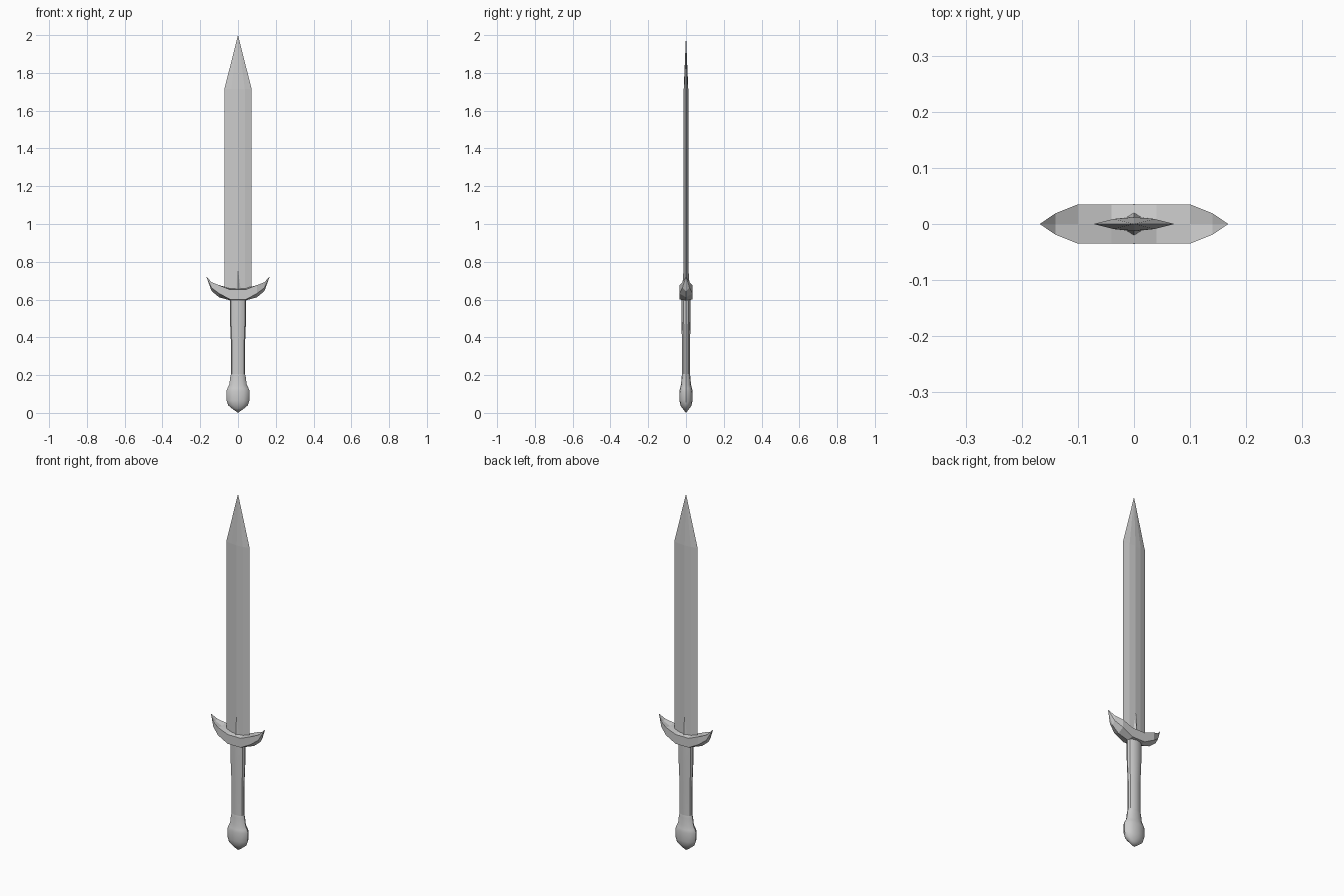
import bpy
from math import cos, sin, tau, radians

if "Cube" in bpy.data.objects:
    bpy.data.objects.remove(bpy.data.objects["Cube"])


def loft(name, rings, start=None, end=None, smooth=None):
    """Skin a list of equal rings, closing each end with a point or a cap."""
    n = len(rings[0])
    verts = [v for ring in rings for v in ring]
    faces = []
    for r in range(len(rings) - 1):
        for i in range(n):
            j = (i + 1) % n
            faces.append((r * n + i, r * n + j, (r + 1) * n + j, (r + 1) * n + i))
    for base, tip in ((0, start), ((len(rings) - 1) * n, end)):
        if tip:
            verts.append(tip)
            faces += [(base + i, base + (i + 1) % n, len(verts) - 1) for i in range(n)]
        else:
            faces.append(tuple(base + i for i in range(n)))
    mesh = bpy.data.meshes.new(name)
    mesh.from_pydata(verts, [], faces)
    obj = bpy.data.objects.new(name, mesh)
    bpy.context.collection.objects.link(obj)
    bpy.context.view_layer.objects.active = obj
    obj.select_set(True)
    bpy.ops.object.mode_set(mode='EDIT')
    bpy.ops.mesh.select_all(action='SELECT')
    bpy.ops.mesh.normals_make_consistent(inside=False)
    bpy.ops.object.mode_set(mode='OBJECT')
    if smooth:
        bpy.ops.object.shade_smooth_by_angle(angle=radians(smooth))
    obj.select_set(False)
    return obj


def turned(name, profile, start=None, end=None, sides=12, squash=0.57):
    """Oval turned part from (half width, height) pairs."""
    rings = [[(r * cos(tau * i / sides), squash * r * sin(tau * i / sides), z)
              for i in range(sides)] for r, z in profile]
    return loft(name, rings, start, end, smooth=35)


# Blade: faceted lens section running to a point
def blade_ring(z, mid):
    return [(0.072, 0, z), (0.036, 0.009, z), (0, mid, z), (-0.036, 0.009, z),
            (-0.072, 0, z), (-0.036, -0.009, z), (0, -mid, z), (0.036, -0.009, z)]


loft("blade", [blade_ring(0.63, 0.013), blade_ring(1.715, 0.012)], end=(0, 0, 2.0))

# Raised rib tapering up from the blade root
loft("blade_rib", [[(0.034, 0, 0.63), (0, 0.022, 0.63), (-0.034, 0, 0.63), (0, -0.022, 0.63)]],
     end=(0, 0, 0.95))

# Crescent guard: sections (x, half depth, bottom, side low, side high, top middle)
half = [(0.04, 0.035, 0.595, 0.600, 0.652, 0.66),
        (0.10, 0.035, 0.612, 0.632, 0.676, 0.67),
        (0.14, 0.019, 0.645, 0.662, 0.692, 0.688)]
stations = [(-s[0], *s[1:]) for s in reversed(half)] + half
rings = [[(x, 0, lo), (x, d, sl), (x, d, sh), (x, 0, top), (x, -d, sh), (x, -d, sl)]
         for x, d, lo, sl, sh, top in stations]
loft("guard", rings, start=(-0.168, 0, 0.722), end=(0.168, 0, 0.722))

# Grip, slightly wider toward the guard
turned("grip", [(0.037, 0.17), (0.037, 0.36), (0.043, 0.50), (0.043, 0.61)])

# Pommel with flared neck and pointed end
turned("pommel", [(0.030, 0.022), (0.052, 0.040), (0.060, 0.065), (0.062, 0.115),
                  (0.056, 0.130), (0.046, 0.150), (0.041, 0.19), (0.037, 0.205)],
       start=(0, 0, 0.0))
